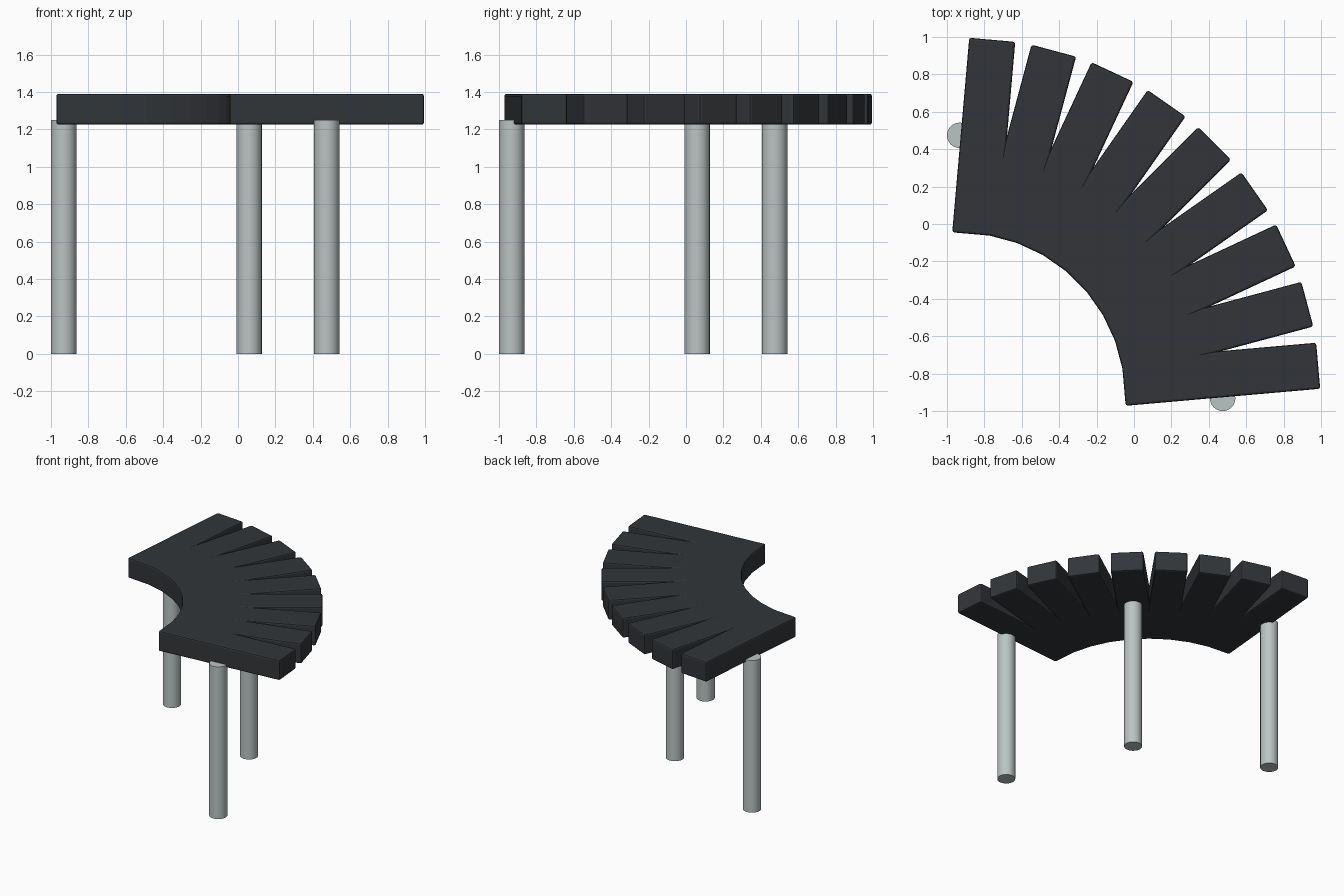
import bpy
from math import radians, cos, sin

if "Cube" in bpy.data.objects:
    bpy.data.objects.remove(bpy.data.objects["Cube"])

CENTRE = -0.925              # fan centre lies on the x = y diagonal
R_IN, R_OUT = 0.873, 1.917   # inner and outer ends of the slats
WIDTH, Z0, Z1 = 0.247, 1.225, 1.39


def material(name, colour):
    mat = bpy.data.materials.new(name)
    mat.diffuse_color = (*colour, 1)
    mat.use_nodes = True
    mat.node_tree.nodes["Principled BSDF"].inputs["Base Color"].default_value = mat.diffuse_color
    return mat


dark = material("dark_slat", (0.032, 0.036, 0.041))
metal = material("grey_metal", (0.50, 0.55, 0.55))


def slat(index):
    angle = radians(5 + 10 * index)
    r = (R_IN + R_OUT) / 2
    bpy.ops.mesh.primitive_cube_add(
        size=1,
        location=(CENTRE + r * cos(angle), CENTRE + r * sin(angle), (Z0 + Z1) / 2),
        rotation=(0, 0, angle))
    ob = bpy.context.object
    ob.name = f"seat_slat_{index + 1}"
    ob.scale = (R_OUT - R_IN, WIDTH, Z1 - Z0)
    bpy.ops.object.transform_apply(location=False, rotation=False, scale=True)
    bevel = ob.modifiers.new("soft_edges", 'BEVEL')
    bevel.width = 0.012
    bevel.segments = 2
    ob.data.materials.append(dark)


def leg(name, x, y):
    bpy.ops.mesh.primitive_cylinder_add(
        vertices=32, radius=0.068, depth=1.25, location=(x, y, 0.625))
    ob = bpy.context.object
    ob.name = name
    bpy.ops.object.shade_smooth_by_angle(angle=radians(30))
    ob.data.materials.append(metal)


# Fan of nine overlapping slats forming the seat
for i in range(9):
    slat(i)

# Three round legs
leg("left_leg", -0.932, 0.474)
leg("middle_leg", 0.059, 0.059)
leg("right_leg", 0.474, -0.932)
